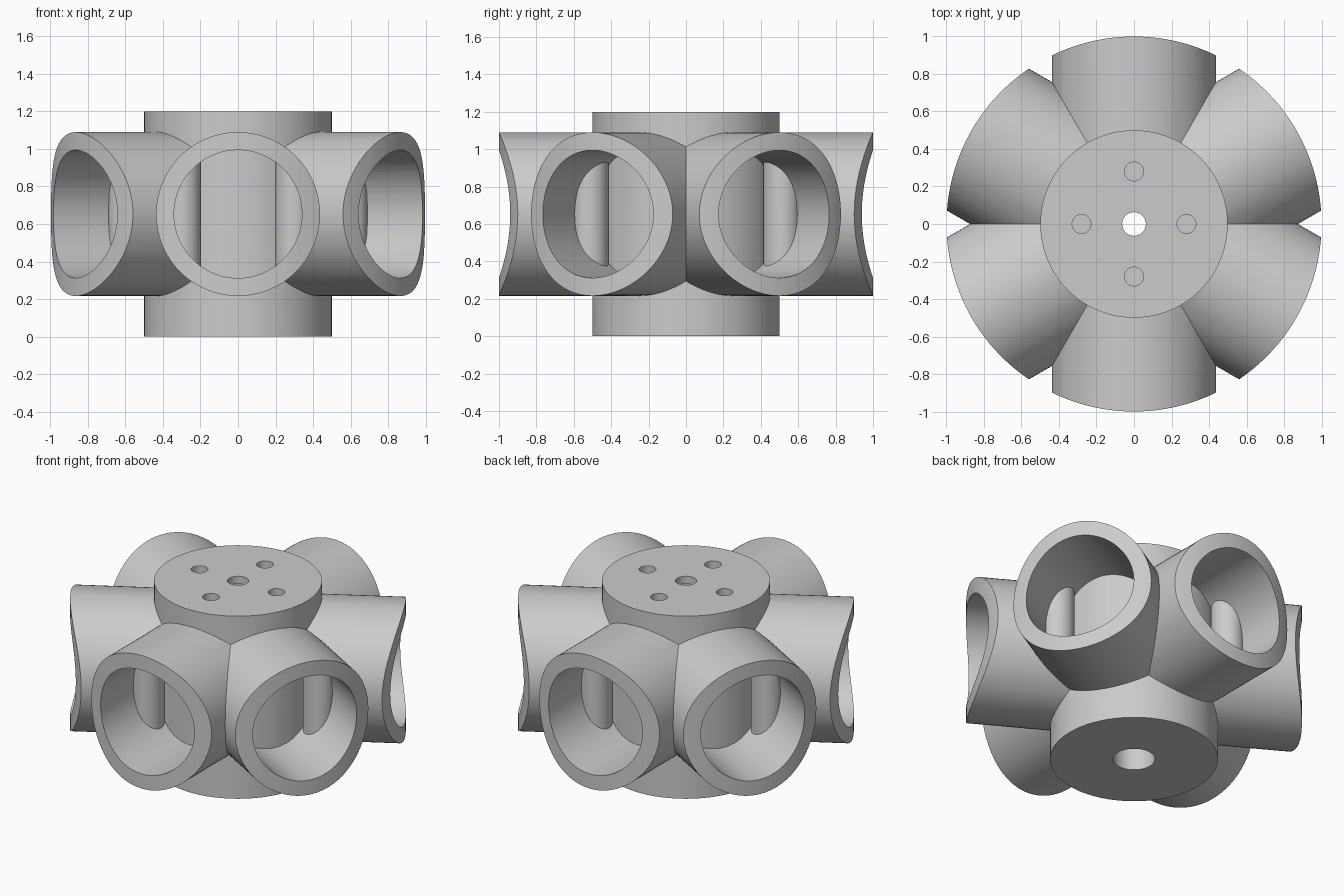
import bpy
from math import cos, sin, pi, radians

if "Cube" in bpy.data.objects:
    bpy.data.objects.remove(bpy.data.objects["Cube"], do_unlink=True)

HEIGHT, MID = 1.2, 0.653          # hub height, height of the tube axes
HUB_R, TUBE_R, BORE_R = 0.5, 0.437, 0.341

grey = bpy.data.materials.new("plain grey")
grey.use_nodes = True
colour = (0.6, 0.6, 0.6, 1)
grey.diffuse_color = colour
grey.node_tree.nodes["Principled BSDF"].inputs["Base Color"].default_value = colour


def cylinder(name, radius, bottom, top, x=0, y=0, sides=96):
    """Upright cylinder between two heights."""
    bpy.ops.mesh.primitive_cylinder_add(
        vertices=sides, radius=radius, depth=top - bottom,
        location=(x, y, (bottom + top) / 2))
    ob = bpy.context.object
    ob.name = name
    ob.data.materials.append(grey)
    return ob


def cross_cylinder(name, radius, length, angle):
    """Level cylinder through the centre, pointing along an angle in plan."""
    ob = cylinder(name, radius, MID - length / 2, MID + length / 2)
    ob.rotation_euler = (0, pi / 2, angle)
    return ob


def combine(target, tool, operation):
    """Apply a boolean and discard the tool."""
    mod = target.modifiers.new("boolean", "BOOLEAN")
    mod.operation, mod.solver, mod.object = operation, "EXACT", tool
    tool.hide_render = True
    bpy.context.view_layer.objects.active = target
    bpy.ops.object.modifier_apply(modifier=mod.name)
    bpy.data.objects.remove(tool, do_unlink=True)


def star(name, radius, length):
    """Three crossing cylinders joined, giving six radial arms."""
    arms = [cross_cylinder(name, radius, length, radians(a)) for a in (90, 30, -30)]
    for other in arms[1:]:
        combine(arms[0], other, "UNION")
    return arms[0]


# Six outer tubes trimmed to a round outline
body = star("hub_with_six_tubes", TUBE_R, 2.4)
combine(body, cylinder("round_trim", 1, -0.2, 1.5, sides=192), "INTERSECT")

# Bores, leaving a round post standing between neighbouring tubes
bores = star("bores", BORE_R, 2.6)
for i in range(6):
    a = i * pi / 3
    post = cylinder("post", 0.098, 0.1, 1.25, 0.592 * cos(a), 0.592 * sin(a), 48)
    combine(bores, post, "DIFFERENCE")
combine(body, bores, "DIFFERENCE")

# Central hub
combine(body, cylinder("hub", HUB_R, 0, HEIGHT), "UNION")

# Stepped centre hole and four blind holes in the top
combine(body, cylinder("wide_hole", 0.125, -0.1, HEIGHT - 0.05, sides=48), "DIFFERENCE")
combine(body, cylinder("centre_hole", 0.063, 1, HEIGHT + 0.1, sides=48), "DIFFERENCE")
for i in range(4):
    a = i * pi / 2
    hole = cylinder("small_hole", 0.05, HEIGHT - 0.1, HEIGHT + 0.1,
                    0.28 * cos(a), 0.28 * sin(a), 32)
    combine(body, hole, "DIFFERENCE")

# Smooth curved walls with crisp rims
bpy.ops.object.select_all(action="DESELECT")
body.select_set(True)
bpy.context.view_layer.objects.active = body
bpy.ops.object.transform_apply(location=True, rotation=True, scale=True)
bpy.ops.object.shade_smooth_by_angle(angle=radians(25))
